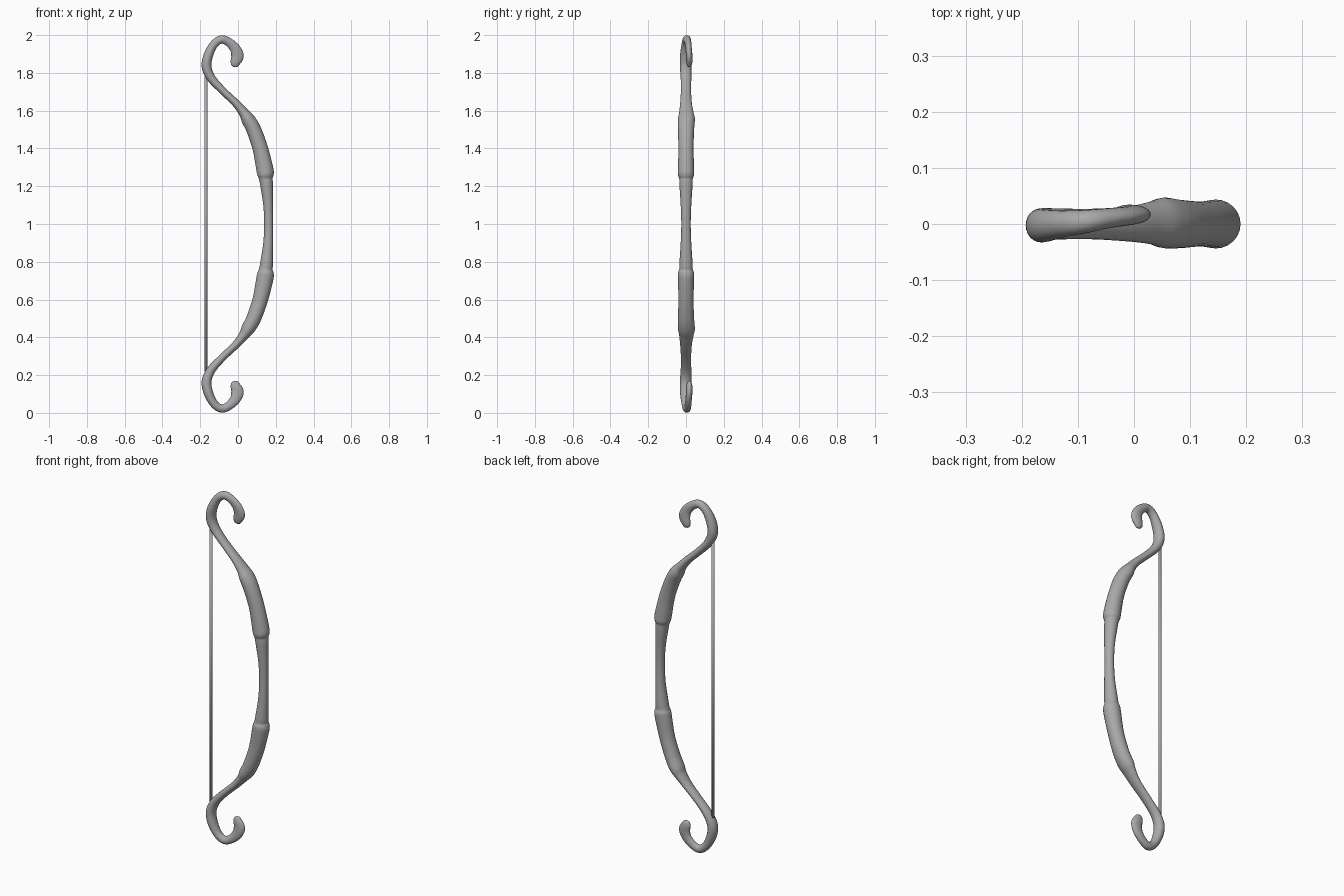
import bpy, bmesh, math
from mathutils import Vector

cube = bpy.data.objects.get("Cube")
if cube:
    bpy.data.objects.remove(cube, do_unlink=True)


def make_material(name, colour):
    mat = bpy.data.materials.new(name)
    mat.use_nodes = True
    mat.diffuse_color = colour
    mat.node_tree.nodes["Principled BSDF"].inputs["Base Color"].default_value = colour
    return mat


def add_object(name, bm, material):
    bmesh.ops.recalc_face_normals(bm, faces=bm.faces)
    mesh = bpy.data.meshes.new(name)
    bm.to_mesh(mesh)
    bm.free()
    obj = bpy.data.objects.new(name, mesh)
    bpy.context.collection.objects.link(obj)
    mesh.materials.append(material)
    for poly in mesh.polygons:
        poly.use_smooth = True
    return obj


def catmull(a, b, c, d, t):
    """Smooth blend between b and c for whole rows of values."""
    return [0.5 * (2 * q + (r - p) * t + (2 * p - 5 * q + 4 * r - s) * t ** 2
                   + (3 * q - p - 3 * r + s) * t ** 3)
            for p, q, r, s in zip(a, b, c, d)]


def smooth_rows(rows, steps):
    padded = [rows[0]] + rows + [rows[-1]]
    out = []
    for i in range(len(rows) - 1):
        out += [catmull(*padded[i:i + 4], k / steps) for k in range(steps)]
    return out + [list(rows[-1])]


def sweep(rows, sides):
    """Sweep an ellipse along rows of x, y, z, width in plane, depth in y."""
    bm = bmesh.new()
    rings = []
    for i, (x, y, z, width, depth) in enumerate(rows):
        before, after = rows[max(i - 1, 0)], rows[min(i + 1, len(rows) - 1)]
        tangent = Vector((after[0] - before[0], 0, after[2] - before[2])).normalized()
        across = Vector((tangent.z, 0, -tangent.x))
        ring = []
        for k in range(sides):
            a = math.tau * k / sides
            offset = across * math.cos(a) * width + Vector((0, math.sin(a) * depth, 0))
            ring.append(bm.verts.new(Vector((x, y, z)) + offset))
        rings.append(ring)
    for low, high in zip(rings, rings[1:]):
        for k in range(sides):
            n = (k + 1) % sides
            bm.faces.new((low[k], low[n], high[n], high[k]))
    bm.faces.new(rings[0])
    bm.faces.new(rings[-1])
    return bm


grey = make_material("plain grey", (0.4, 0.4, 0.4, 1))

# Upper half from the grip to the curled tip: x, y, height above grip, width, depth
upper = [
    (.162, 0, 0, .024, .025),
    (.160, 0, .10, .026, .028),
    (.151, 0, .21, .034, .035),
    (.147, 0, .24, .036, .036),
    (.146, 0, .26, .043, .043),
    (.142, 0, .29, .045, .043),
    (.118, 0, .40, .041, .040),
    (.083, 0, .50, .039, .043),
    (.053, .002, .555, .036, .045),
    (.030, .002, .59, .027, .038),
    (-.012, 0, .64, .021, .031),
    (-.080, 0, .705, .020, .027),
    (-.140, 0, .77, .023, .028),
    (-.166, -.002, .83, .026, .030),
    (-.158, -.003, .89, .025, .029),
    (-.128, 0, .95, .022, .024),
    (-.088, .004, .977, .022, .021),
    (-.048, .010, .962, .023, .018),
    (-.015, .014, .928, .028, .017),
    (-.003, .017, .89, .033, .017),
    (-.013, .018, .858, .027, .016),
    (-.019, .018, .838, .018, .011),
    (-.021, .018, .831, .004, .003),
]

# Bow: the lower limb mirrors the upper one
full = [(x, y, 1 - h, w, d) for x, y, h, w, d in reversed(upper[1:])]
full += [(x, y, 1 + h, w, d) for x, y, h, w, d in upper]
add_object("bow_limbs_and_grip", sweep(smooth_rows(full, 5), 24), grey)

# String between the two bends
string = [(-.17, 0, z, .008, .008) for z in (.22, 1.78)]
add_object("bow_string", sweep(string, 12), grey)
